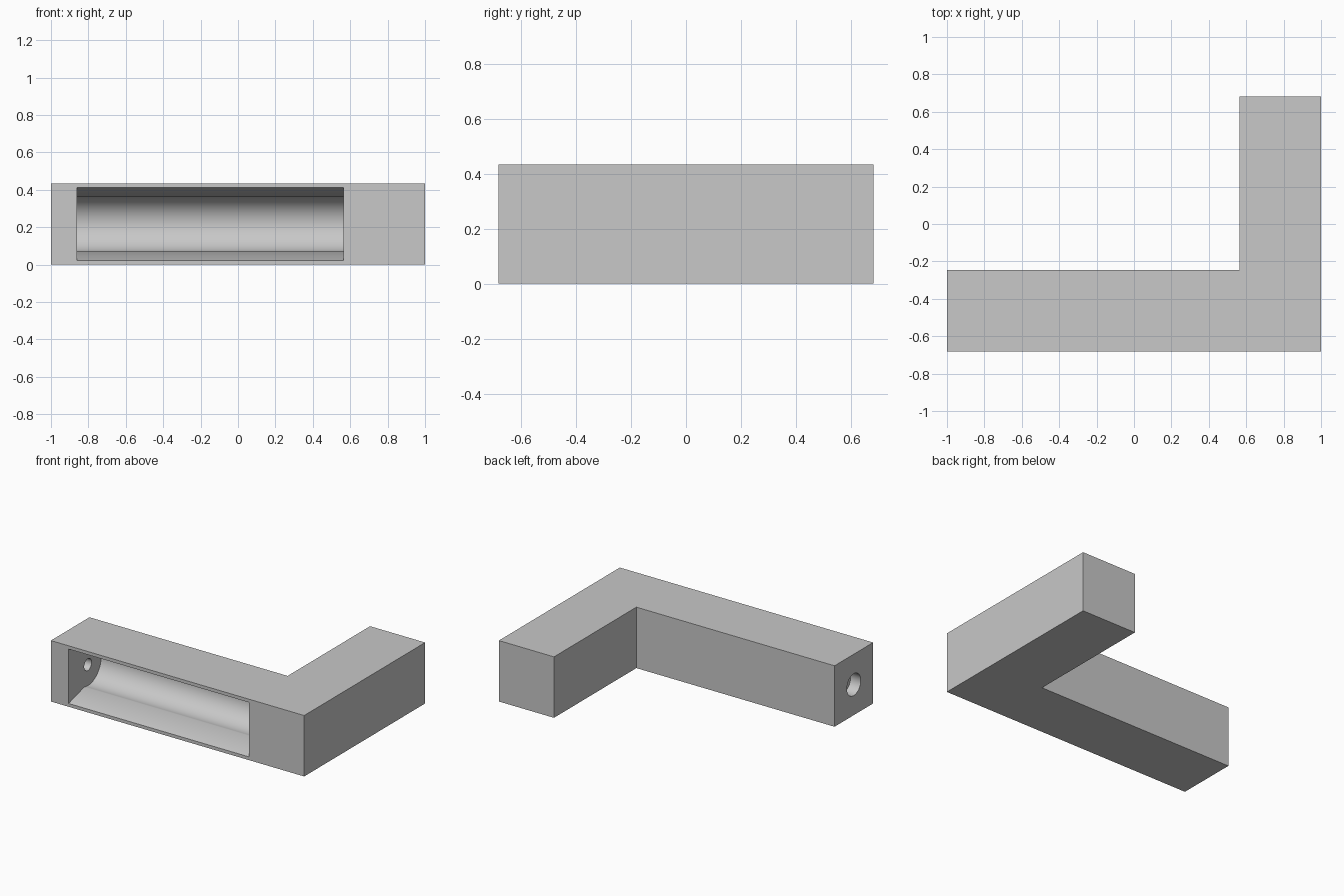
import bpy, bmesh, math

if "Cube" in bpy.data.objects:
    bpy.data.objects.remove(bpy.data.objects["Cube"])

H = 0.435                 # bar height and width
HALF_Y = 0.682            # half depth of the bracket
AXIS_Y, AXIS_Z = -HALF_Y + H / 2, H / 2


def material(name, value):
    m = bpy.data.materials.new(name)
    m.diffuse_color = (value, value, value, 1)
    m.use_nodes = True
    m.node_tree.nodes["Principled BSDF"].inputs["Base Color"].default_value = m.diffuse_color
    return m


def prism(name, points, direction):
    """Extrude a closed 3D outline along a direction."""
    bm = bmesh.new()
    face = bm.faces.new([bm.verts.new(p) for p in points])
    moved = bmesh.ops.extrude_face_region(bm, geom=[face])["geom"]
    bmesh.ops.translate(bm, vec=direction,
                        verts=[v for v in moved if isinstance(v, bmesh.types.BMVert)])
    bmesh.ops.recalc_face_normals(bm, faces=bm.faces)
    mesh = bpy.data.meshes.new(name)
    bm.to_mesh(mesh)
    bm.free()
    obj = bpy.data.objects.new(name, mesh)
    bpy.context.collection.objects.link(obj)
    return obj


def circle(x, r, n=40):
    return [(x, AXIS_Y + r * math.cos(2 * math.pi * i / n),
             AXIS_Z + r * math.sin(2 * math.pi * i / n)) for i in range(n)]


def cut(target, cutter):
    cutter.hide_render = True
    mod = target.modifiers.new("cut", "BOOLEAN")
    mod.operation, mod.solver, mod.object = "DIFFERENCE", "EXACT", cutter
    bpy.context.view_layer.objects.active = target
    bpy.ops.object.modifier_apply(modifier=mod.name)
    bpy.data.objects.remove(cutter)


# L-shaped bar
outline = [(-1, -HALF_Y), (1, -HALF_Y), (1, HALF_Y), (1 - H, HALF_Y),
           (1 - H, -HALF_Y + H), (-1, -HALF_Y + H)]
bracket = prism("corner_bracket", [(x, y, 0) for x, y in outline], (0, 0, H))

# Front trough: round back with walls flaring out tangentially to the front edges
R = 0.15
reach = math.hypot(H / 2, H / 2 - 0.001)
slope = math.radians(45) - math.asin(R / reach)
start = math.pi / 2 + slope
steps = 28
arc = [(AXIS_Y + R * math.sin(a), AXIS_Z - R * math.cos(a)) for a in
       [-slope + (math.pi + 2 * slope) * i / steps for i in range(steps + 1)]]
# arc runs from the lower tangent point around the back to the upper one
arc = [(AXIS_Y + R * math.cos(a), AXIS_Z + R * math.sin(a)) for a in
       [-start + 2 * start * i / steps for i in range(steps + 1)]]
front = -HALF_Y - 0.05
drop = (arc[0][0] - front) * math.tan(slope)
profile = [(front, arc[0][1] - drop)] + arc + [(front, arc[-1][1] + drop)]
cut(bracket, prism("trough_cutter", [(-0.86, y, z) for y, z in profile],
                   (0.86 + 1 - H, 0, 0)))

# Stepped hole through the end wall
cut(bracket, prism("bore_cutter", circle(-1.05, 0.078), (0.13, 0, 0)))
cut(bracket, prism("pin_hole_cutter", circle(-1.05, 0.042), (0.25, 0, 0)))

bracket.data.materials.append(material("light_grey", 0.58))
bpy.ops.object.select_all(action="DESELECT")
bracket.select_set(True)
bpy.context.view_layer.objects.active = bracket
bpy.ops.object.shade_smooth_by_angle(angle=math.radians(30))
